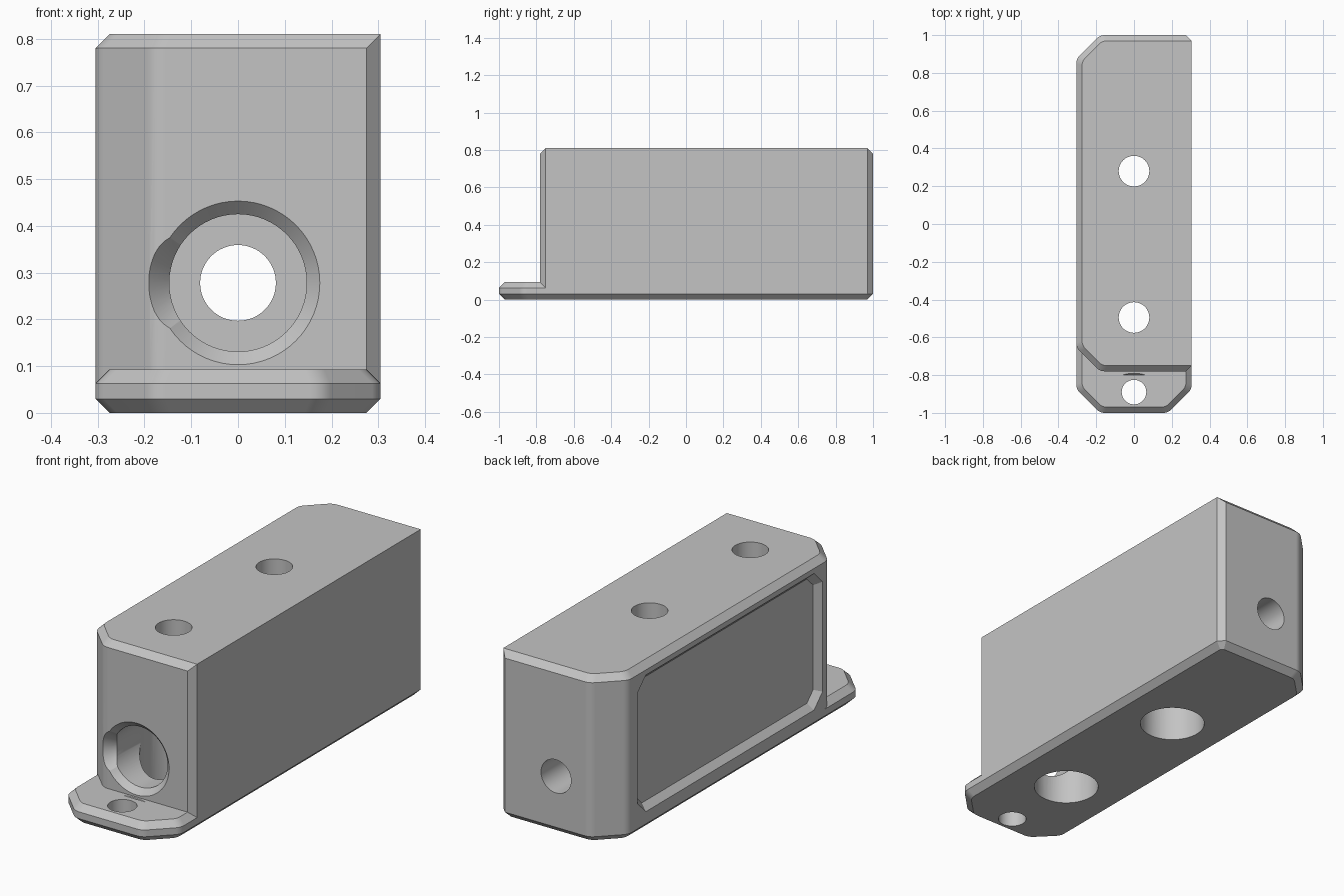
import bpy, bmesh, math
from mathutils import Vector

cube = bpy.data.objects.get("Cube")
if cube:
    bpy.data.objects.remove(cube, do_unlink=True)

grey = bpy.data.materials.new("light_grey")
grey.use_nodes = True
grey.diffuse_color = (0.55, 0.55, 0.55, 1)
grey.node_tree.nodes["Principled BSDF"].inputs["Base Color"].default_value = (0.55, 0.55, 0.55, 1)

CH = 0.03                      # bevel on the outer edges
HALF = 0.305                   # half the width
BORE_Z = 0.278
BOLT_Y = (-0.495, 0.28)
BLEND = 0.025                  # rounding where a big corner cut meets a side


def outline(x0, x1, y0, y1, cuts):
    """Rectangle with cut corners, counter-clockwise from (x0, y0); big cuts get rounded ends."""
    corners = [(x0, y0, 0, 1, 1, 0), (x1, y0, -1, 0, 0, 1),
               (x1, y1, 0, -1, -1, 0), (x0, y1, 1, 0, 0, -1)]
    pts, soft = [], []
    for (x, y, ax, ay, bx, by), c in zip(corners, cuts):
        pts += [Vector((x + ax * c, y + ay * c)), Vector((x + bx * c, y + by * c))]
        soft += [c > 0.09] * 2
    result = []
    for i, p in enumerate(pts):
        if not soft[i]:
            result.append(p)
            continue
        a = p + (pts[i - 1] - p).normalized() * BLEND
        b = p + (pts[(i + 1) % len(pts)] - p).normalized() * BLEND
        for k in range(5):
            t = k / 4
            result.append(a * (1 - t) ** 2 + p * 2 * t * (1 - t) + b * t * t)
    return result


def loft(name, rings, place):
    """Skin equal-length rings [(outline, height)] and cap both ends."""
    bm = bmesh.new()
    loops = [[bm.verts.new(place(p.x, p.y, h)) for p in ring] for ring, h in rings]
    n = len(loops[0])
    for low, high in zip(loops, loops[1:]):
        for i in range(n):
            j = (i + 1) % n
            bm.faces.new((low[i], low[j], high[j], high[i]))
    bm.faces.new(loops[0][::-1])
    bm.faces.new(loops[-1])
    bmesh.ops.remove_doubles(bm, verts=bm.verts, dist=1e-5)
    bmesh.ops.recalc_face_normals(bm, faces=bm.faces)
    mesh = bpy.data.meshes.new(name)
    bm.to_mesh(mesh)
    bm.free()
    mesh.materials.append(grey)
    obj = bpy.data.objects.new(name, mesh)
    bpy.context.collection.objects.link(obj)
    return obj


def round_cutter(name, r0, r1, start, end, place, cx=0, cy=0):
    """Cylinder or cone along the third axis of place."""
    angles = [2 * math.pi * k / 64 for k in range(64)]
    rings = [([Vector((cx + r * math.cos(a), cy + r * math.sin(a))) for a in angles], h)
             for r, h in ((r0, start), (r1, end))]
    return loft(name, rings, place)


def combine(target, other, operation):
    mod = target.modifiers.new("join", 'BOOLEAN')
    mod.operation, mod.object, mod.solver = operation, other, 'EXACT'
    bpy.context.view_layer.objects.active = target
    bpy.ops.object.modifier_apply(modifier=mod.name)
    bpy.data.objects.remove(other, do_unlink=True)


def upright(x, y, h):
    return (x, y, h)


def along_y(x, z, h):
    return (x, h, z)


def sideways(y, z, h):
    return (h, y, z)


# Tall body: bevelled on top except along the plain side
def body_ring(d):
    big, small = 0.125 - 0.586 * d, CH - d
    return outline(-HALF + d, HALF, -0.78 + d, 1 - d, (big, small, small, big))


housing = loft("housing", [(body_ring(0), 0.045), (body_ring(0), 0.78),
                           (body_ring(CH), 0.81)], upright)


# Base plate with the front mounting lip
def base_ring(d):
    big, small = 0.125 - 0.586 * d, CH - 0.586 * d
    return outline(-HALF + d, HALF - d, -1 + d, 1 - d, (big, big, small, big))


base = loft("base_plate", [(base_ring(CH), 0), (base_ring(0), CH),
                           (base_ring(0), 0.063), (base_ring(CH), 0.093)], upright)
combine(housing, base, 'UNION')


# Shallow label recess with sloped rim in the side
def recess_ring(d):
    c = 0.065 - 0.586 * d
    return outline(-0.615 + d, 0.81 - d, 0.09 + d, 0.755 - d, (c,) * 4)


recess = loft("label_recess", [(recess_ring(-0.02), -HALF - 0.02), (recess_ring(0), -HALF),
                               (recess_ring(CH), -HALF + CH)], sideways)
combine(housing, recess, 'DIFFERENCE')

# Front bore, its countersink and the relief on the cut corner
cutters = [
    round_cutter("front_bore", 0.147, 0.147, -0.9, -0.22, along_y, 0, BORE_Z),
    round_cutter("front_countersink", 0.195, 0.147, -0.80, -0.752, along_y, 0, BORE_Z),
    round_cutter("corner_relief", 0.13, 0.057, -0.80, -0.72, along_y, -0.09, BORE_Z),
    round_cutter("long_hole", 0.081, 0.081, -0.5, 1.1, along_y, 0, BORE_Z),
    round_cutter("lip_hole", 0.065, 0.065, -0.1, 0.2, upright, 0, -0.89),
]
# Vertical bolt holes, counterbored from below
for y in BOLT_Y:
    cutters.append(round_cutter("bolt_hole", 0.081, 0.081, 0.3, 0.9, upright, 0, y))
    cutters.append(round_cutter("bolt_counterbore", 0.15, 0.15, -0.1, 0.5, upright, 0, y))
for cutter in cutters:
    combine(housing, cutter, 'DIFFERENCE')

# Smooth the round walls, keep bevels crisp and flats flat
bpy.ops.object.select_all(action='DESELECT')
housing.select_set(True)
bpy.context.view_layer.objects.active = housing
bpy.ops.object.shade_smooth_by_angle(angle=math.radians(25))
weighted = housing.modifiers.new("flat_normals", 'WEIGHTED_NORMAL')
weighted.keep_sharp = True
